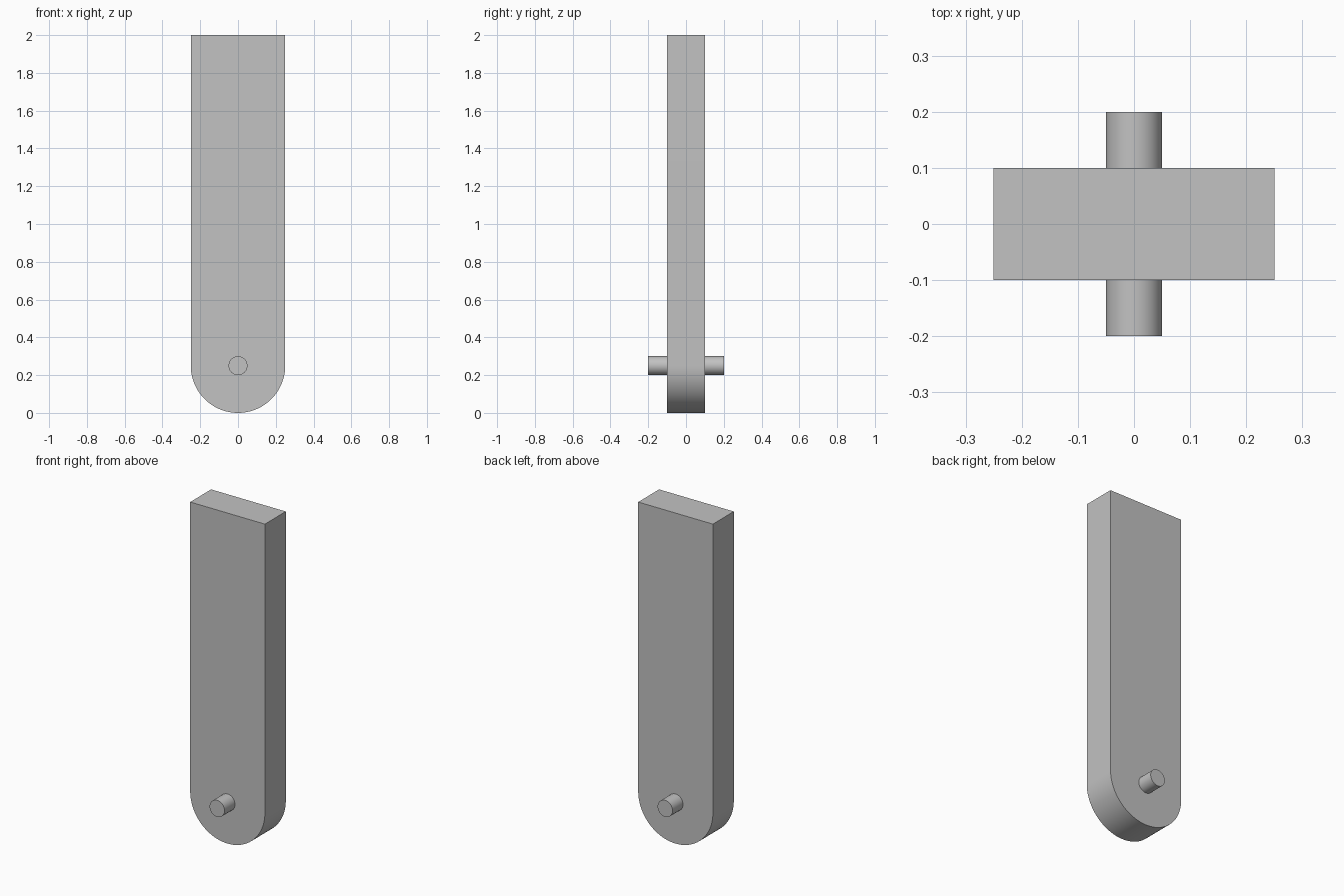
import bpy
import bmesh
import math
from mathutils import Matrix

cube = bpy.data.objects.get("Cube")
if cube:
    bpy.data.objects.remove(cube, do_unlink=True)

WIDTH, THICK, HEIGHT = 0.5, 0.2, 2.0
RADIUS = WIDTH / 2
PIN_RADIUS, PIN_LENGTH = 0.05, 0.4
SEGMENTS = 64

grey = bpy.data.materials.new("light grey")
grey.use_nodes = True
colour = (0.54, 0.54, 0.54, 1)
grey.diffuse_color = colour
grey.node_tree.nodes["Principled BSDF"].inputs["Base Color"].default_value = colour


def finish(name, bm):
    """Turn a bmesh into a shaded, coloured object."""
    bmesh.ops.recalc_face_normals(bm, faces=bm.faces)
    mesh = bpy.data.meshes.new(name)
    bm.to_mesh(mesh)
    bm.free()
    mesh.materials.append(grey)
    obj = bpy.data.objects.new(name, mesh)
    bpy.context.collection.objects.link(obj)
    bpy.ops.object.select_all(action="DESELECT")
    obj.select_set(True)
    bpy.context.view_layer.objects.active = obj
    bpy.ops.object.shade_smooth_by_angle(angle=math.radians(30))
    return obj


# Flat bar: square top, half-round bottom, extruded through its thickness
bm = bmesh.new()
outline = [(RADIUS, HEIGHT), (-RADIUS, HEIGHT)]
for i in range(SEGMENTS + 1):
    a = math.pi + math.pi * i / SEGMENTS
    outline.append((RADIUS * math.cos(a), RADIUS + RADIUS * math.sin(a)))
face = bm.faces.new([bm.verts.new((x, -THICK / 2, z)) for x, z in outline])
result = bmesh.ops.extrude_face_region(bm, geom=[face], use_keep_orig=True)
moved = [v for v in result["geom"] if isinstance(v, bmesh.types.BMVert)]
bmesh.ops.translate(bm, verts=moved, vec=(0, THICK, 0))
finish("bar", bm)

# Pivot pin through the centre of the rounded end
bm = bmesh.new()
bmesh.ops.create_cone(
    bm, cap_ends=True, segments=SEGMENTS, radius1=PIN_RADIUS, radius2=PIN_RADIUS,
    depth=PIN_LENGTH,
    matrix=Matrix.Translation((0, 0, RADIUS)) @ Matrix.Rotation(math.pi / 2, 4, "X"))
finish("pivot_pin", bm)
